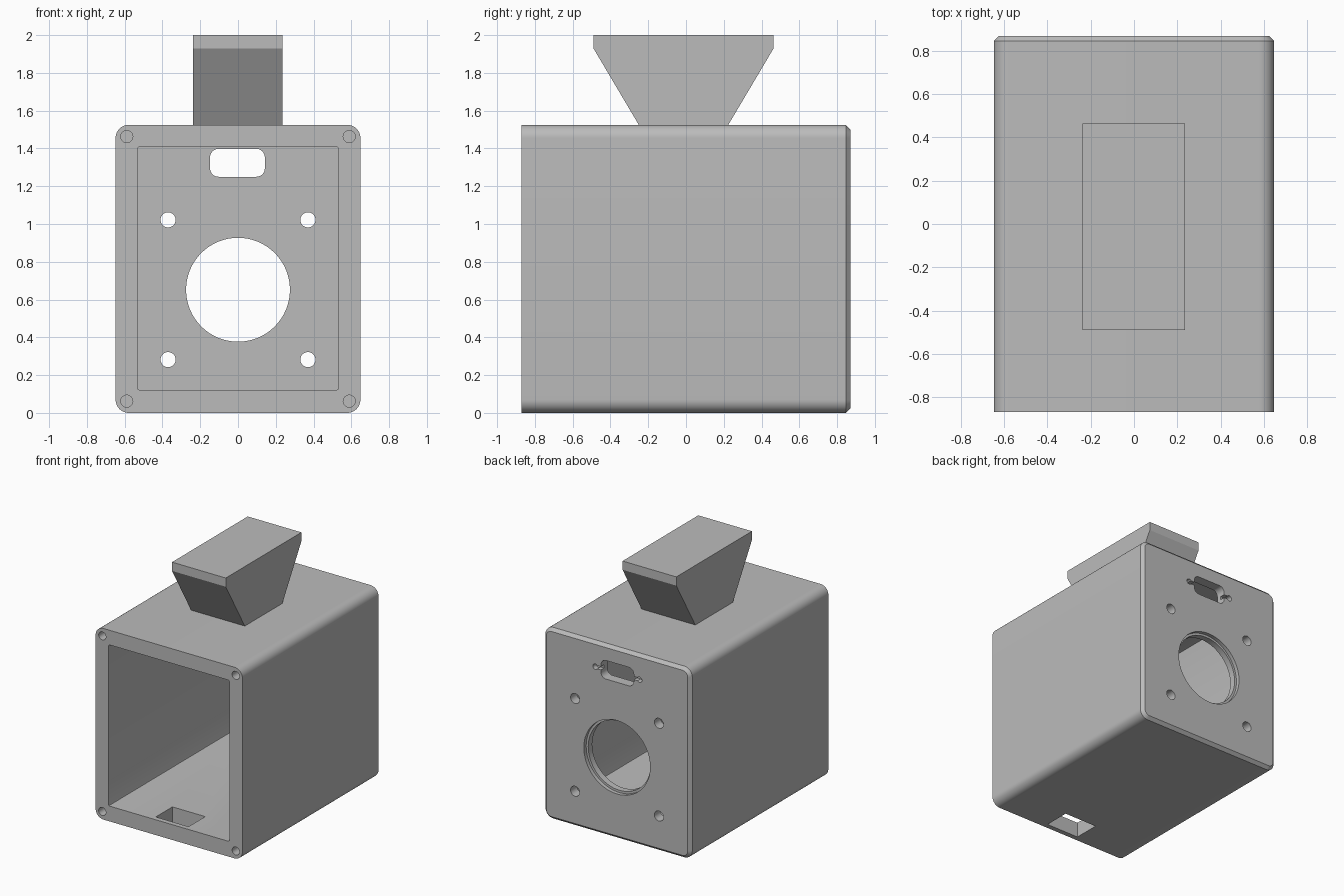
import bpy, bmesh, math
from mathutils import Vector

if "Cube" in bpy.data.objects:
    bpy.data.objects.remove(bpy.data.objects["Cube"], do_unlink=True)

grey = bpy.data.materials.new("plain_grey")
grey.use_nodes = True
grey.diffuse_color = (0.5, 0.5, 0.5, 1)
grey.node_tree.nodes["Principled BSDF"].inputs["Base Color"].default_value = (0.5, 0.5, 0.5, 1)


def prism(name, points, depth):
    """Extrude a closed outline along a depth vector."""
    bm = bmesh.new()
    face = bm.faces.new([bm.verts.new(p) for p in points])
    new = bmesh.ops.extrude_face_region(bm, geom=[face])["geom"]
    bmesh.ops.translate(bm, verts=[v for v in new if isinstance(v, bmesh.types.BMVert)], vec=Vector(depth))
    bmesh.ops.recalc_face_normals(bm, faces=bm.faces)
    mesh = bpy.data.meshes.new(name)
    bm.to_mesh(mesh)
    bm.free()
    mesh.materials.append(grey)
    obj = bpy.data.objects.new(name, mesh)
    bpy.context.collection.objects.link(obj)
    return obj


def slab(name, x, z, half_w, half_h, radius, y0, y1, steps=8):
    """Rounded rectangle in the xz plane, running from y0 to y1."""
    points = []
    for quarter, (sx, sz) in enumerate([(1, 1), (-1, 1), (-1, -1), (1, -1)]):
        for i in range(steps + 1):
            a = (quarter + i / steps) * math.pi / 2
            points.append((x + sx * (half_w - radius) + radius * math.cos(a), y0,
                           z + sz * (half_h - radius) + radius * math.sin(a)))
    return prism(name, points, (0, y1 - y0, 0))


def disc(name, x, z, radius, y0, y1, sides=32):
    ring = [math.tau * i / sides for i in range(sides)]
    return prism(name, [(x + radius * math.cos(a), y0, z + radius * math.sin(a)) for a in ring], (0, y1 - y0, 0))


FRONT, BACK, WALL = -0.87, 0.87, 0.79
MID = 0.7625

# Housing body with rounded long edges and a chamfered back rim
housing = slab("housing", 0, MID, 0.648, MID, 0.07, FRONT, BACK, 12)
bm = bmesh.new()
bm.from_mesh(housing.data)
rim = [e for e in bm.edges if all(v.co.y > BACK - 0.001 for v in e.verts)]
bmesh.ops.bevel(bm, geom=rim, offset=0.024, segments=1, affect='EDGES')
bm.to_mesh(housing.data)
bm.free()

# Cavity open at the front
cutters = [slab("cavity", 0, 0.765, 0.532, 0.643, 0.008, FRONT - 0.1, WALL, 2)]

# Main round opening with a shallow step on the outside
cutters.append(disc("round_opening", 0, 0.652, 0.275, WALL - 0.1, 1, 64))
cutters.append(disc("round_step", 0, 0.652, 0.293, BACK - 0.03, 1, 64))

# Connector slot with shallow screw recesses
cutters.append(slab("connector_slot", -0.003, 1.324, 0.145, 0.074, 0.045, WALL - 0.1, 1))
cutters.append(slab("connector_recess", -0.003, 1.324, 0.19, 0.013, 0.005, BACK - 0.04, 1, 2))

for side in (-1, 1):
    cutters.append(disc("connector_screw", -0.003 + side * 0.195, 1.324, 0.022, BACK - 0.04, 1, 16))
    for z in (0.282, 1.022):
        cutters.append(disc("mounting_hole", side * 0.37, z, 0.04, WALL - 0.1, 1))
    for z in (0.062, 1.463):
        cutters.append(disc("corner_screw_hole", side * 0.589, z, 0.032, FRONT - 0.1, FRONT + 0.25))

# Rectangular opening in the floor near the front
cutters.append(slab("floor_opening", 0, 0.05, 0.145, 0.12, 0.005, -0.83, -0.62, 1))

# Cut all openings, then remove the cutters
bpy.context.view_layer.objects.active = housing
for cutter in cutters:
    mod = housing.modifiers.new("cut", 'BOOLEAN')
    mod.operation = 'DIFFERENCE'
    mod.solver = 'EXACT'
    mod.object = cutter
    bpy.ops.object.modifier_apply(modifier=mod.name)
    bpy.data.objects.remove(cutter, do_unlink=True)

# Flared block on top
half = [(0.237, 1.525), (0.477, 1.93), (0.477, 2.0)]
outline = [(y, z) for y, z in half] + [(-y, z) for y, z in reversed(half)]
prism("top_block", [(-0.239, y - 0.013, z) for y, z in outline], (0.474, 0, 0))

# Smooth the rounded surfaces, keep real edges sharp
bpy.ops.object.select_all(action='DESELECT')
housing.select_set(True)
bpy.ops.object.shade_smooth_by_angle(angle=math.radians(30))
